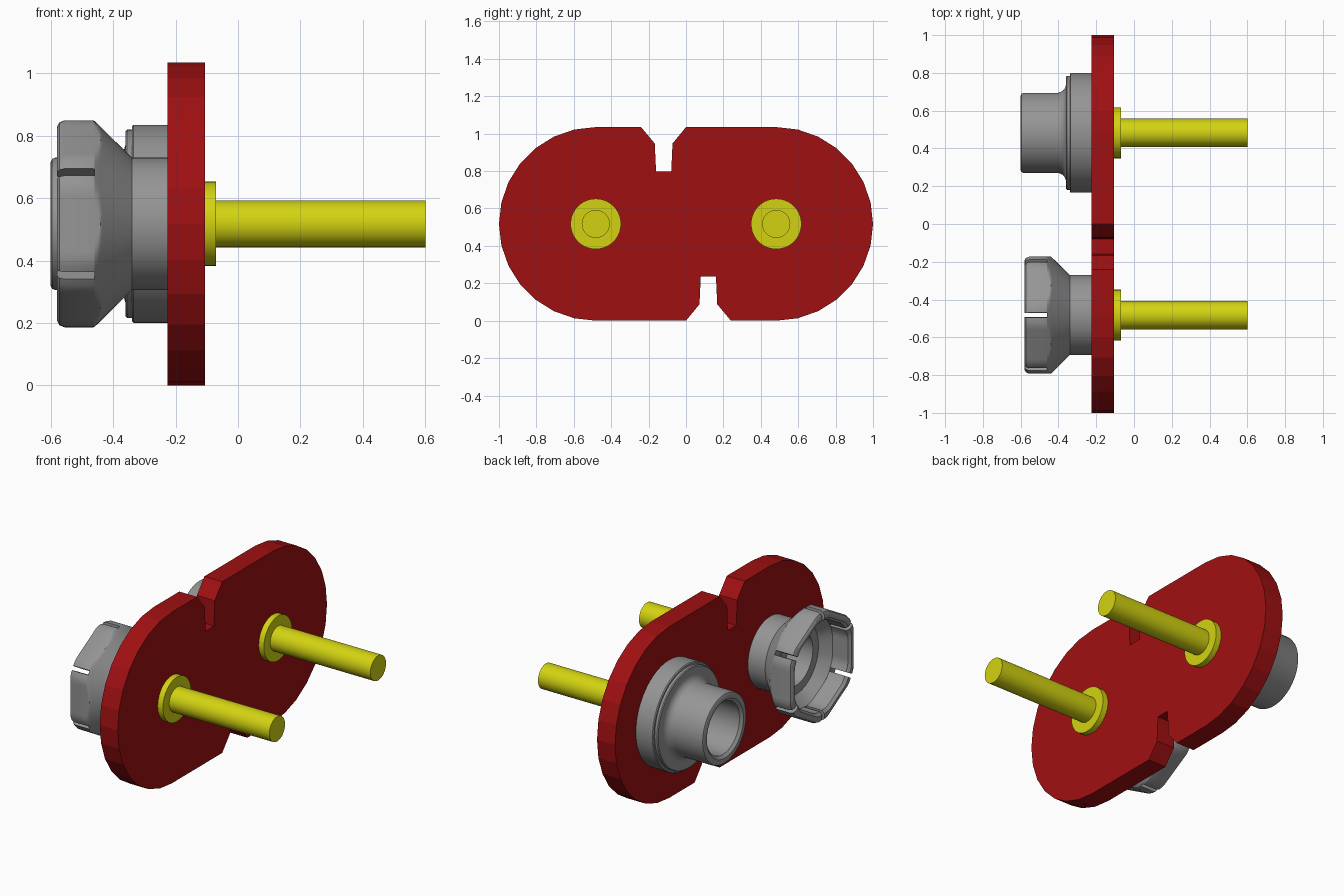
import bpy, bmesh, math

cube = bpy.data.objects.get("Cube")
if cube:
    bpy.data.objects.remove(cube, do_unlink=True)

ZC = 0.5175      # height of both coupling axes
YC = 0.4825      # sideways offset of the axes
APOTHEM = 0.31   # flat-to-centre distance of the hexagonal nut


def material(name, rgb):
    m = bpy.data.materials.new(name)
    m.use_nodes = True
    m.diffuse_color = (*rgb, 1)
    m.node_tree.nodes["Principled BSDF"].inputs["Base Color"].default_value = (*rgb, 1)
    return m


RED = material("plate red", (0.35, 0.005, 0.006))
YELLOW = material("pin yellow", (0.65, 0.65, 0.006))
GREY = material("metal grey", (0.30, 0.30, 0.30))


def finish(bm, name, mat, smooth=True):
    bmesh.ops.remove_doubles(bm, verts=bm.verts, dist=1e-5)
    bmesh.ops.recalc_face_normals(bm, faces=bm.faces)
    mesh = bpy.data.meshes.new(name)
    bm.to_mesh(mesh)
    bm.free()
    mesh.materials.append(mat)
    ob = bpy.data.objects.new(name, mesh)
    bpy.context.collection.objects.link(ob)
    if smooth:
        bpy.ops.object.select_all(action='DESELECT')
        ob.select_set(True)
        bpy.context.view_layer.objects.active = ob
        bpy.ops.object.shade_smooth_by_angle(angle=math.radians(30))
    return ob


def sweep(bm, profile, yc, a0=0, a1=360, steps=48, closed=False):
    """Turn (x, radius[, apothem]) points about the x axis; an apothem trims to a hexagon."""
    full = a1 - a0 == 360
    rings = []
    for i in range(steps if full else steps + 1):
        deg = a0 + (a1 - a0) * i / steps
        t = math.radians(deg)
        local = math.radians((deg + 30) % 60 - 30)
        ring = []
        for x, r, *ap in profile:
            if ap:
                r = min(r, ap[0] / math.cos(local))
            ring.append(bm.verts.new((x, yc + r * math.cos(t), ZC + r * math.sin(t))))
        rings.append(ring)
    n = len(profile)
    for i in range(steps):
        a, b = rings[i], rings[(i + 1) % len(rings)]
        for j in range(n if closed else n - 1):
            k = (j + 1) % n
            quad = [a[j], a[k], b[k], b[j]]
            if profile[j][1] == 0:
                quad = [a[j], a[k], b[k]]
            elif profile[k][1] == 0:
                quad = [a[j], a[k], b[j]]
            bm.faces.new(quad)
    if not full:
        bm.faces.new(rings[0])
        bm.faces.new(rings[-1])


def lathe(name, profile, yc, mat, steps=48):
    bm = bmesh.new()
    sweep(bm, profile, yc, steps=steps)
    return finish(bm, name, mat)


# Plate: half outline with a notch, repeated by a half turn
half = [(0.0, ZC), (-0.072, 0.43), (-0.079, 0.28), (-0.16, 0.28), (-0.167, 0.43), (-0.24, ZC)]
half += [(-YC + ZC * math.cos(math.radians(90 + 180 * i / 14)),
          ZC * math.sin(math.radians(90 + 180 * i / 14))) for i in range(15)]
outline = half + [(-y, -z) for y, z in half]
bm = bmesh.new()
face = bm.faces.new([bm.verts.new((-0.225, y, z + ZC)) for y, z in outline])
ext = bmesh.ops.extrude_face_region(bm, geom=[face])
bmesh.ops.translate(bm, vec=(0.12, 0, 0),
                    verts=[v for v in ext["geom"] if isinstance(v, bmesh.types.BMVert)])
if not face.is_valid or len(bm.faces) < len(outline) + 2:
    bm.faces.new([v for v in bm.verts][:len(outline)])
finish(bm, "plate", RED, smooth=False)

# Pins with their flanges
for side, yc in (("left", YC), ("right", -YC)):
    lathe(side + "_pin", [(-0.11, 0), (-0.11, 0.135), (-0.07, 0.135), (-0.07, 0.075),
                          (0.6, 0.075), (0.6, 0)], yc, YELLOW, 40)

# Smooth spigot: stepped collar, filleted tube and blind bore
lathe("spigot", [(-0.22, 0), (-0.22, 0.317), (-0.335, 0.317), (-0.34, 0.312), (-0.34, 0.302),
                 (-0.355, 0.302), (-0.36, 0.297), (-0.36, 0.255), (-0.365, 0.237),
                 (-0.378, 0.222), (-0.40, 0.212), (-0.585, 0.212), (-0.595, 0.208),
                 (-0.60, 0.198), (-0.60, 0.175), (-0.585, 0.158), (-0.24, 0.158),
                 (-0.24, 0)], YC, GREY, 64)

# Nut body: neck, flared cone trimmed to a hexagon, hollow inside
H = APOTHEM
lathe("nut_body", [(-0.22, 0), (-0.22, 0.212), (-0.34, 0.212), (-0.425, 0.296),
                   (-0.435, 0.306, H), (-0.44, 0.311, H), (-0.445, 0.316, H),
                   (-0.452, 0.323, H), (-0.46, 0.33, H), (-0.46, 0.27, 0.258),
                   (-0.40, 0.212), (-0.40, 0.158), (-0.24, 0.158), (-0.24, 0)],
      -YC, GREY, 72)

# Six claws around the nut rim, separated by narrow slots
claw = [(-0.46, 0.33, H), (-0.465, 0.332, H), (-0.555, 0.332, H), (-0.572, 0.325, 0.303),
        (-0.58, 0.31, 0.29), (-0.58, 0.287, 0.272), (-0.565, 0.27, 0.258), (-0.46, 0.27, 0.258)]
bm = bmesh.new()
for k in range(6):
    sweep(bm, claw, -YC, 60 * k - 27.8, 60 * k + 27.8, 14, closed=True)
finish(bm, "nut_claws", GREY)
